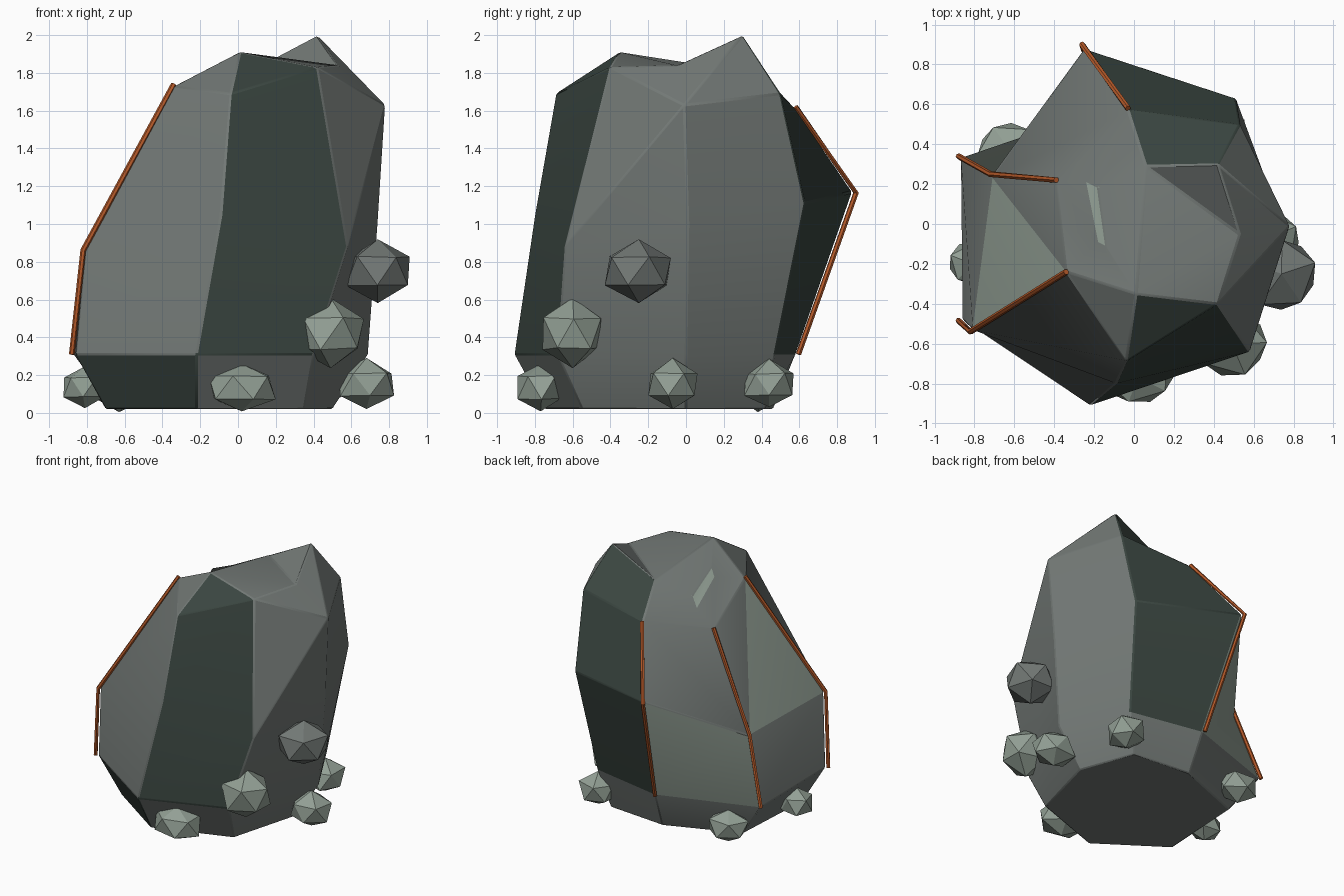
import bpy, bmesh, math, random
from mathutils import Vector

if "Cube" in bpy.data.objects:
    bpy.data.objects.remove(bpy.data.objects["Cube"])

random.seed(4)


def material(name, rgb):
    m = bpy.data.materials.new(name)
    m.diffuse_color = (*rgb, 1)
    m.use_nodes = True
    m.node_tree.nodes["Principled BSDF"].inputs["Base Color"].default_value = m.diffuse_color
    return m


GRAY = material("stone gray", (0.17, 0.19, 0.18))
DARK = material("dark green stone", (0.042, 0.06, 0.051))
LIGHT = material("pale green stone", (0.29, 0.35, 0.30))
RUST = material("rust orange", (0.46, 0.10, 0.022))


def add_object(name, bm, mats, angle=25):
    mesh = bpy.data.meshes.new(name)
    bmesh.ops.recalc_face_normals(bm, faces=bm.faces)
    bm.to_mesh(mesh)
    bm.free()
    for m in mats:
        mesh.materials.append(m)
    ob = bpy.data.objects.new(name, mesh)
    bpy.context.collection.objects.link(ob)
    bpy.ops.object.select_all(action='DESELECT')
    ob.select_set(True)
    bpy.context.view_layer.objects.active = ob
    if angle:
        bpy.ops.object.shade_smooth_by_angle(angle=math.radians(angle))
    return ob


# Boulder: seven corner columns, each with points at base, low, middle and top
columns = [
    [(-.22, -.75, .02), (-.22, -.91, .31), (-.09, -.80, 1.05), (-.04, -.69, 1.69)],
    [(.35, -.55, .02), (.40, -.68, .31), (.58, -.64, .88), (.42, -.40, 1.83)],
    [(.50, .00, .02), (.69, .00, .31), (.74, .01, 1.00), (.78, -.01, 1.63)],
    [(.35, .42, .02), (.43, .47, .31), (.51, .63, 1.11), (.53, .50, 1.69)],
    [(-.12, .46, .02), (-.14, .58, .31), (-.25, .88, 1.17), (-.03, .57, 1.62)],
    [(-.66, .25, .02), (-.87, .33, .31), (-.71, .24, .79), (-.39, .21, 1.52)],
    [(-.70, -.42, .02), (-.86, -.48, .31), (-.81, -.53, .86), (-.34, -.24, 1.73)],
]
crown = {
    "front_peak": (.01, -.35, 1.91), "back_peak": (.42, .30, 2.0),
    "saddle": (.06, .29, 1.81), "side": (.53, -.05, 1.84),
    "chip_a": (-.14, -.11, 1.81), "chip_b": (-.24, .21, 1.64),
    "chip_c": (-.18, .18, 1.71), "chip_d": (-.18, -.09, 1.75),
}
bm = bmesh.new()
v = {(c, r): bm.verts.new(p) for c, col in enumerate(columns) for r, p in enumerate(col)}
v.update({k: bm.verts.new(p) for k, p in crown.items()})


def face(keys, mat=0):
    bm.faces.new([v[k] for k in keys]).material_index = mat


face([(c, 0) for c in reversed(range(7))])
side_colour = {(0, 1): 1, (0, 2): 1, (3, 1): 1, (3, 2): 1, (4, 1): 2, (6, 0): 1}
for c in range(7):
    d = (c + 1) % 7
    for r in range(3):
        if (c, r) in ((1, 2), (5, 2)):
            continue
        face([(c, r), (d, r), (d, r + 1), (c, r + 1)], side_colour.get((c, r), 0))
# Two folded side panels
face([(1, 2), (2, 2), (2, 3)])
face([(1, 2), (2, 3), (1, 3)])
face([(5, 2), (6, 2), (6, 3)], 2)
face([(5, 2), (6, 3), (5, 3)])

# Crown facets
E, D, C, B, A, G, F = [(c, 3) for c in range(7)]
for keys, mat in [
    ((E, D, "front_peak"), 1),
    ((D, C, "side"), 0),
    ((C, B, "back_peak"), 0),
    ((C, "back_peak", "side"), 0),
    ((B, A, "saddle", "back_peak"), 1),
    ((A, G, "chip_b", "chip_c"), 0),
    ((A, "chip_c", "saddle"), 0),
    ((G, F, "chip_d", "chip_b"), 0),
    ((F, "front_peak", "chip_a", "chip_d"), 0),
    ((F, E, "front_peak"), 0),
    (("chip_a", "chip_c", "chip_b", "chip_d"), 2),
    (("front_peak", "saddle", "chip_c", "chip_a"), 0),
    (("front_peak", "side", "saddle"), 0),
    (("saddle", "side", "back_peak"), 0),
    (("front_peak", D, "side"), 0),
]:
    face(keys, mat)
boulder = add_object("boulder", bm, [GRAY, DARK, LIGHT])
bevel = boulder.modifiers.new("worn edges", 'BEVEL')
bevel.width = 0.008
bevel.segments = 1
bevel.limit_method = 'ANGLE'
bevel.angle_limit = math.radians(25)


# Rust veins: thin six-sided rods along three corner edges
def vein(name, points, radius=0.015):
    bm = bmesh.new()
    points = [Vector(p) for p in points]
    rings = []
    for i, p in enumerate(points):
        t = (points[min(i + 1, len(points) - 1)] - points[max(i - 1, 0)]).normalized()
        side = t.cross(Vector((p.x, p.y, 0))).normalized()
        out = side.cross(t)
        rings.append([bm.verts.new(p + radius * (math.cos(a) * side + math.sin(a) * out))
                      for a in (k * math.tau / 6 for k in range(6))])
    for lower, upper in zip(rings, rings[1:]):
        for k in range(6):
            n = (k + 1) % 6
            bm.faces.new([lower[k], lower[n], upper[n], upper[k]])
    bm.faces.new(rings[0])
    bm.faces.new(rings[-1])
    add_object(name, bm, [RUST], 35)


vein("back_vein", [(-.15, .595, .31), (-.26, .90, 1.165), (-.03, .58, 1.62)])
vein("left_vein", [(-.88, .34, .31), (-.72, .25, .80), (-.39, .22, 1.53)])
vein("front_vein", [(-.88, -.485, .31), (-.82, -.54, .86), (-.34, -.24, 1.74)])


# Small stones: lumpy twenty-sided pebbles around the boulder
def pebble(name, centre, radii, mat):
    bm = bmesh.new()
    bmesh.ops.create_icosphere(bm, subdivisions=1, radius=1)
    turn = random.uniform(0, math.tau)
    for p in bm.verts:
        x, y, z = p.co * random.uniform(0.94, 1.1)
        x, y = (x * math.cos(turn) - y * math.sin(turn),
                x * math.sin(turn) + y * math.cos(turn))
        p.co = Vector(centre) + Vector((x * radii[0], y * radii[1], z * radii[2]))
        p.co.z = max(p.co.z, 0)
    add_object(name, bm, [mat], None)


stones = [
    ((-.81, -.20, .135), (.13, .12, .115), LIGHT),
    ((.02, -.77, .135), (.185, .135, .13), LIGHT),
    ((.49, -.60, .42), (.20, .17, .175), LIGHT),
    ((.74, -.25, .75), (.19, .20, .165), GRAY),
    ((.68, -.07, .15), (.165, .15, .13), LIGHT),
    ((.44, .44, .15), (.145, .145, .125), LIGHT),
    ((-.63, .38, .13), (.16, .13, .115), LIGHT),
]
for i, (centre, radii, mat) in enumerate(stones):
    pebble(f"small_stone_{i + 1}", centre, radii, mat)
